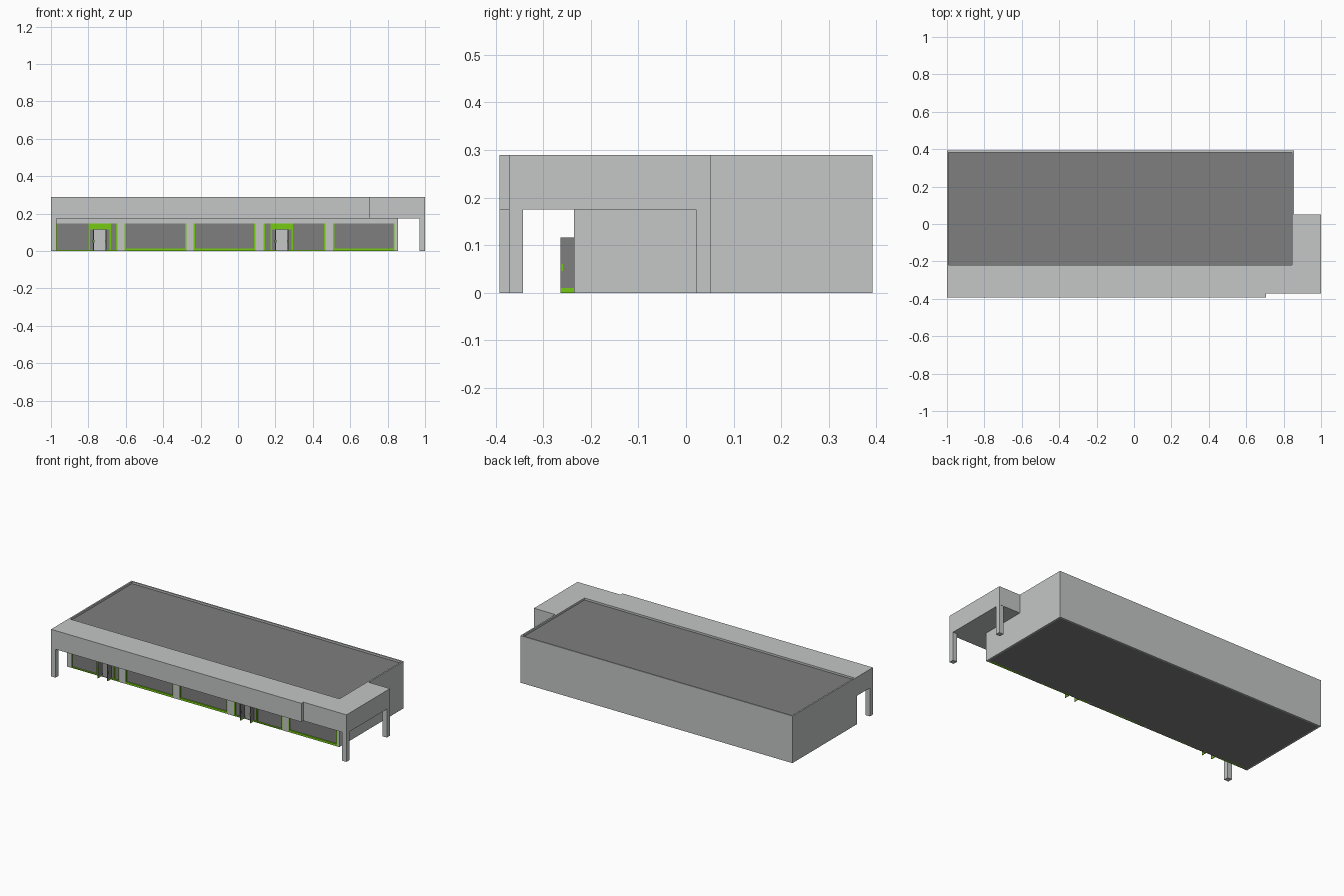
import bpy, bmesh

if "Cube" in bpy.data.objects:
    bpy.data.objects.remove(bpy.data.objects["Cube"])


def material(name, rgb):
    m = bpy.data.materials.new(name)
    m.diffuse_color = (*rgb, 1.0)
    m.use_nodes = True
    m.node_tree.nodes["Principled BSDF"].inputs["Base Color"].default_value = m.diffuse_color
    return m


LIGHT = material("light_grey", (0.552, 0.571, 0.565))
GREY = material("mid_grey", (0.21, 0.21, 0.21))
GREEN = material("lime_green", (0.18, 0.60, 0.006))


def finish(bm, name, mat):
    me = bpy.data.meshes.new(name)
    bm.to_mesh(me)
    bm.free()
    me.materials.append(mat)
    ob = bpy.data.objects.new(name, me)
    bpy.context.collection.objects.link(ob)
    return ob


def box(name, x, y, z, mat, drop=()):
    """Box from (min, max) ranges; drop removes faces whose normal is listed."""
    bm = bmesh.new()
    bmesh.ops.create_cube(bm, size=1)
    bm.normal_update()
    gone = [f for f in bm.faces
            if tuple(round(c) for c in f.normal) in drop]
    bmesh.ops.delete(bm, geom=gone, context='FACES')
    for v in bm.verts:
        for i, (a, b) in enumerate((x, y, z)):
            v.co[i] = a if v.co[i] < 0 else b
    return finish(bm, name, mat)


def prism(name, pts, z0, z1, mat):
    """Outline in plan, extruded upwards."""
    bm = bmesh.new()
    face = bm.faces.new([bm.verts.new((px, py, z0)) for px, py in pts])
    ext = bmesh.ops.extrude_face_region(bm, geom=[face])
    for g in ext["geom"]:
        if isinstance(g, bmesh.types.BMVert):
            g.co.z = z1
    bmesh.ops.recalc_face_normals(bm, faces=bm.faces)
    return finish(bm, name, mat)


L, R = -1.0, 0.855           # building sides
F, B = -0.235, 0.392         # building front and back walls
SOFFIT, TOP = 0.175, 0.29
T = 0.009                    # wall thickness seen at the rims

# Side and back walls (outer shell, open to the front)
box("outer_walls", (L, R), (F, B), (0, TOP), LIGHT,
    drop=((0, -1, 0), (0, 0, 1), (0, 0, -1)))

# Roof sheet and floor, each with a light rim around it
box("roof", (L + T, R - T), (-0.225, B - T), (0.276, 0.278), GREY,
    drop=((0, 0, -1),))
box("floor", (L + T, R - T), (F + 0.004, B - T), (0, 0.002), GREY)
for part, z in (("parapet", (0.276, TOP)), ("wall_base", (0, 0.002))):
    box(part + "_left", (L, L + T), (F, B), z, LIGHT)
    box(part + "_right", (R - T, R), (F, B), z, LIGHT)
    box(part + "_back", (L, R), (B - T, B), z, LIGHT)

# Canopy wrapping the front and right side
prism("canopy", [(L, -0.392), (0.706, -0.392), (0.706, -0.372), (1, -0.372),
                 (1, 0.052), (R, 0.052), (R, -0.22), (L, -0.22)],
      SOFFIT, TOP, LIGHT)

# Canopy posts
for name, x0, y0 in (("post_left", L, -0.392), ("post_right_front", 0.97, -0.372),
                     ("post_right_back", 0.97, 0.021)):
    box(name, (x0, x0 + 0.03), (y0, y0 + 0.03), (0, SOFFIT), LIGHT)

# Shop front: lintel, piers, glazed bays
HEAD = 0.147
W = 0.33
bays = [-0.975, -0.606, -0.237, 0.137, 0.508]
doors = {0: (-0.770, -0.708), 3: (0.203, 0.265)}
box("lintel", (L, R), (F, F + 0.016), (HEAD, SOFFIT), LIGHT)
edges = [L] + [e for b in bays for e in (b, b + W)] + [R]
for i in range(0, len(edges), 2):
    box(f"pier_{i // 2}", (edges[i], edges[i + 1]), (F, F + 0.016), (0, HEAD), LIGHT)

GY = (F + 0.008, F + 0.014)      # glass depth
FY = (F + 0.001, F + 0.015)      # frame depth
DOOR_H = 0.116
for i, x0 in enumerate(bays):
    x1 = x0 + W
    # Green side frames
    for side, a in (("left", x0), ("right", x1 - 0.007)):
        box(f"frame_{side}_{i}", (a, a + 0.007), FY, (0, HEAD), GREEN)
    if i not in doors:
        box(f"sill_{i}", (x0, x1), FY, (0, 0.013), GREEN)
        box(f"glass_{i}", (x0, x1), GY, (0.013, HEAD), GREY)
        continue
    # Bay with an open double door
    a, b = doors[i]
    for side, s, e in (("left", x0, a), ("right", b, x1)):
        box(f"glass_{side}_{i}", (s, e), GY, (0, HEAD), GREY)
        box(f"sill_{side}_{i}", (s, e), FY, (0, 0.006), GREEN)
    box(f"door_header_{i}", (a - 0.03, b + 0.03), FY, (DOOR_H, HEAD), GREEN)
    for side, s in (("left", a - 0.03), ("right", b + 0.02)):
        box(f"door_jamb_{side}_{i}", (s, s + 0.009), FY, (0, DOOR_H), GREEN)
    # Door leaves swung outward, with kick plates and handles
    for side, s in (("left", a - 0.004), ("right", b)):
        box(f"door_leaf_{side}_{i}", (s, s + 0.004), (-0.264, F + 0.008), (0.01, DOOR_H), GREY)
        box(f"kick_plate_{side}_{i}", (s, s + 0.004), (-0.264, F + 0.008), (0, 0.01), GREEN)
        box(f"door_handle_{side}_{i}", (s - 0.003, s + 0.007), (-0.262, -0.258), (0.046, 0.06), GREEN)
